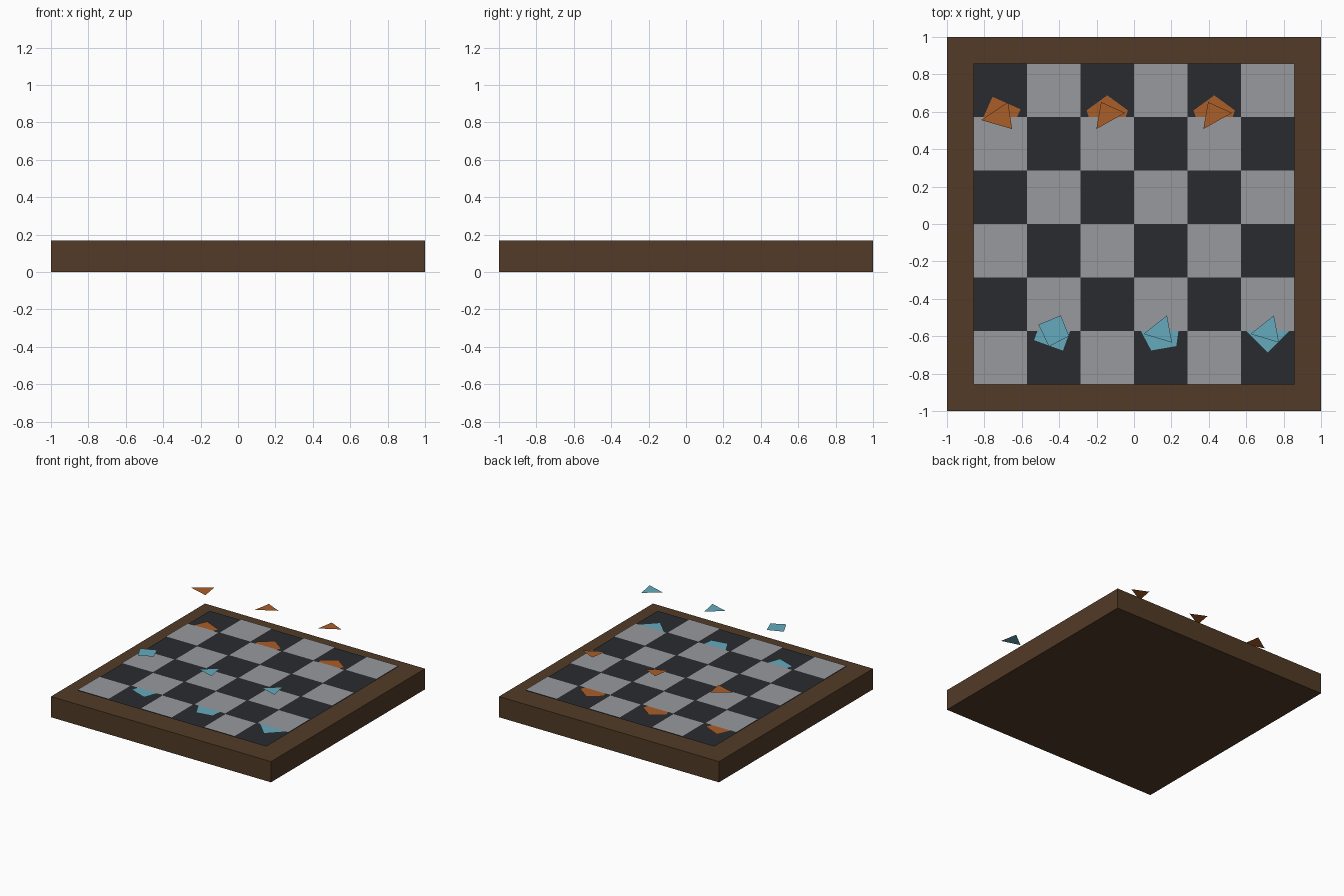
import bpy, math

if "Cube" in bpy.data.objects:
    bpy.data.objects.remove(bpy.data.objects["Cube"])

def material(name, rgb):
    m = bpy.data.materials.new(name)
    m.diffuse_color = (*rgb, 1)
    m.use_nodes = True
    m.node_tree.nodes["Principled BSDF"].inputs["Base Color"].default_value = m.diffuse_color
    return m

WOOD = material("brown_wood", (0.085, 0.043, 0.02))
DARK = material("dark_square", (0.022, 0.024, 0.029))
LIGHT = material("light_square", (0.31, 0.32, 0.34))
ORANGE = material("orange", (0.4, 0.11, 0.022))
BLUE = material("pale_blue", (0.13, 0.4, 0.51))

def flat(name, polys, mat):
    """Object made of flat polygons, each a list of 3D points."""
    verts, faces = [], []
    for p in polys:
        faces.append(range(len(verts), len(verts) + len(p)))
        verts += p
    me = bpy.data.meshes.new(name)
    me.from_pydata(verts, [], [list(f) for f in faces])
    me.materials.append(mat)
    ob = bpy.data.objects.new(name, me)
    bpy.context.collection.objects.link(ob)
    return ob

def rect(x, y, sx, sy, z):
    return [(x, y, z), (x + sx, y, z), (x + sx, y + sy, z), (x, y + sy, z)]

# board slab
H = 0.17
bpy.ops.mesh.primitive_cube_add(size=1, location=(0, 0, H / 2))
board = bpy.context.object
board.name = "board_base"
board.scale = (2, 2, H)
board.data.materials.append(WOOD)

# 6 x 6 playing field: thin dark sheet with light squares on it
E = 0.858
T = E / 3
Z = 0.21
flat("dark_field", [rect(-E, -E, 2 * E, 2 * E, Z - 0.008)], DARK)
flat("light_squares", [rect(-E + i * T, -E + j * T, T, T, Z)
                       for i in range(6) for j in range(6) if (i + j) % 2 == 0], LIGHT)

# pieces: flat polygon foot on the board, smaller flat cap floating above
def piece(name, x, y, sides, turn, cap, mat):
    foot = [(x + 0.116 * math.cos(turn + k * math.tau / sides),
             y + 0.116 * math.sin(turn + k * math.tau / sides), Z - 0.001)
            for k in range(sides)]
    top = [(x + u, y + v, 0.52) for u, v in cap]
    flat(name + "_foot", [foot], mat)
    flat(name + "_cap", [top], mat)

r = math.radians
Y = 2 * T
tri_a = [(-0.033, 0.08), (-0.058, -0.064), (0.095, 0.022)]
tri_b = [(0.041, 0.08), (-0.103, -0.016), (0.063, -0.064)]
tri_c = [(0.033, 0.083), (-0.092, -0.016), (0.06, -0.062)]
quad = [(-0.083, 0.034), (-0.025, -0.083), (0.082, -0.027), (0.038, 0.083)]
piece("orange_piece_1", -2.5 * T, Y, 4, r(21), tri_b, ORANGE)
piece("orange_piece_2", -0.5 * T, Y, 5, r(90), tri_a, ORANGE)
piece("orange_piece_3", 1.5 * T, Y, 5, r(90), tri_a, ORANGE)
piece("blue_piece_1", -1.5 * T, -Y, 4, r(25), quad, BLUE)
piece("blue_piece_2", 0.5 * T, -Y, 5, r(28), tri_c, BLUE)
piece("blue_piece_3", 2.5 * T, -Y, 4, r(0), tri_c, BLUE)
